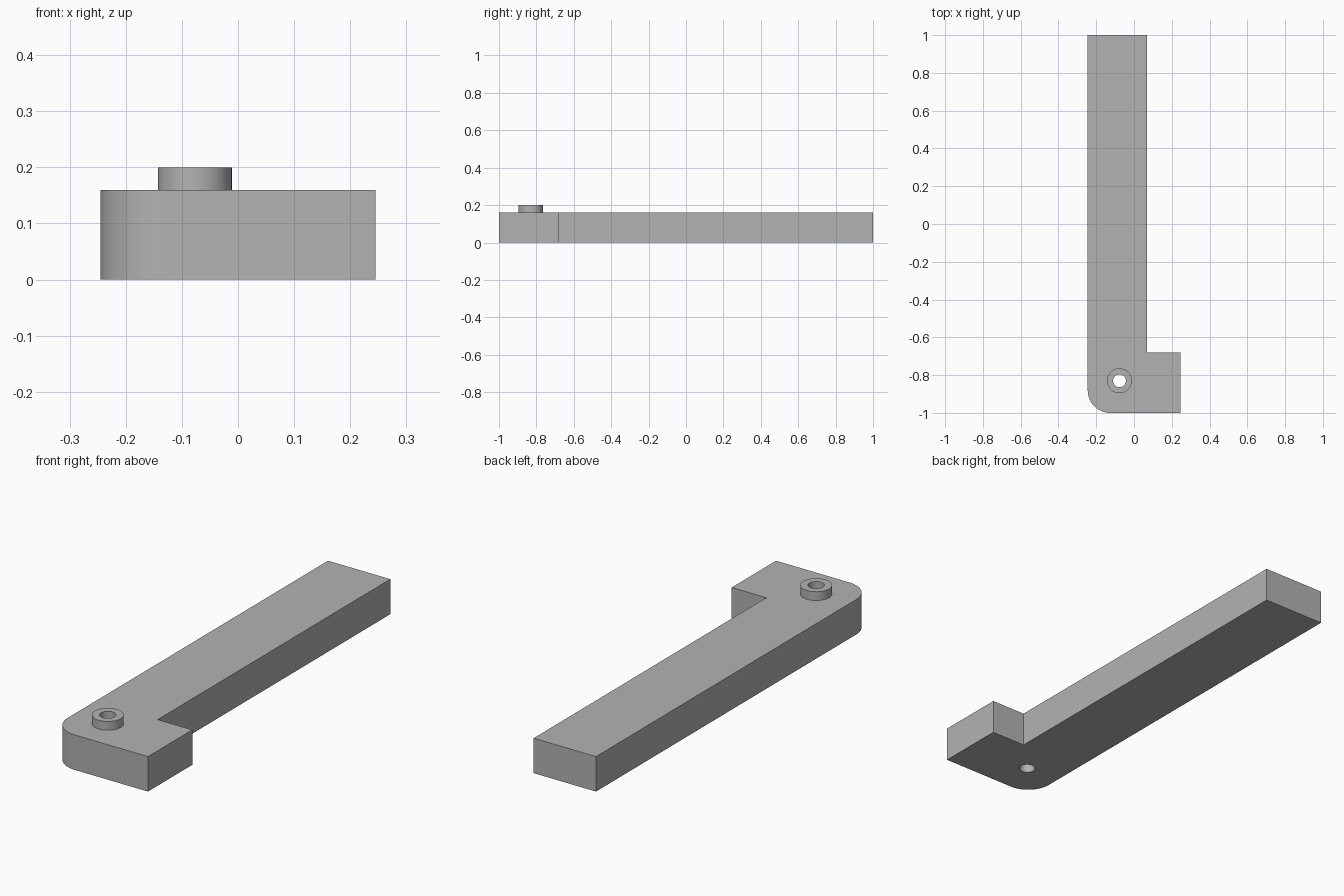
import bpy
import bmesh
from math import pi, sin, cos

cube = bpy.data.objects.get("Cube")
if cube:
    bpy.data.objects.remove(cube, do_unlink=True)

GREY = (0.45, 0.45, 0.45, 1)
LEFT, RIGHT, FOOT = -0.245, 0.07, 0.245
FRONT, STEP, BACK = -1.0, -0.68, 1.0
THICK, TOP = 0.16, 0.2
PIVOT = (-0.077, -0.83)
BOSS_R, HOLE_R, CORNER_R = 0.066, 0.034, 0.12

grey = bpy.data.materials.new("plain_grey")
grey.use_nodes = True
grey.diffuse_color = GREY
grey.node_tree.nodes["Principled BSDF"].inputs["Base Color"].default_value = GREY


def arc(center, radius, start, end, steps):
    return [(center[0] + radius * cos(start + (end - start) * i / steps),
             center[1] + radius * sin(start + (end - start) * i / steps))
            for i in range(steps + 1)]


def prism(name, outline, z0, z1):
    """Extrude a counter-clockwise outline into a solid."""
    bm = bmesh.new()
    base = bm.faces.new([bm.verts.new((x, y, z0)) for x, y in outline])
    ext = bmesh.ops.extrude_face_region(bm, geom=[base], use_keep_orig=True)
    verts = [v for v in ext["geom"] if isinstance(v, bmesh.types.BMVert)]
    bmesh.ops.translate(bm, verts=verts, vec=(0, 0, z1 - z0))
    bmesh.ops.recalc_face_normals(bm, faces=bm.faces)
    mesh = bpy.data.meshes.new(name)
    bm.to_mesh(mesh)
    bm.free()
    mesh.materials.append(grey)
    obj = bpy.data.objects.new(name, mesh)
    bpy.context.collection.objects.link(obj)
    return obj


def disc(radius):
    return arc(PIVOT, radius, 0, 2 * pi, 48)[:-1]


# L-shaped arm with one rounded corner
corner = arc((LEFT + CORNER_R, FRONT + CORNER_R), CORNER_R, pi, 1.5 * pi, 16)
arm = prism("arm", corner + [(FOOT, FRONT), (FOOT, STEP), (RIGHT, STEP),
                             (RIGHT, BACK), (LEFT, BACK)], 0, THICK)

# Raised collar, joined to the arm, and a pivot hole through both
collar = prism("collar_helper", disc(BOSS_R), THICK / 2, TOP)
hole = prism("pivot_hole_cutter", disc(HOLE_R), -0.1, TOP + 0.1)
for tool, operation in ((collar, "UNION"), (hole, "DIFFERENCE")):
    mod = arm.modifiers.new(tool.name, "BOOLEAN")
    mod.operation = operation
    mod.solver = "EXACT"
    mod.object = tool

# Bake the joined shape and drop the helpers
bpy.context.view_layer.objects.active = arm
arm.select_set(True)
for mod in list(arm.modifiers):
    bpy.ops.object.modifier_apply(modifier=mod.name)
for tool in (collar, hole):
    bpy.data.objects.remove(tool, do_unlink=True)
bpy.ops.object.shade_smooth_by_angle(angle=pi / 6)
